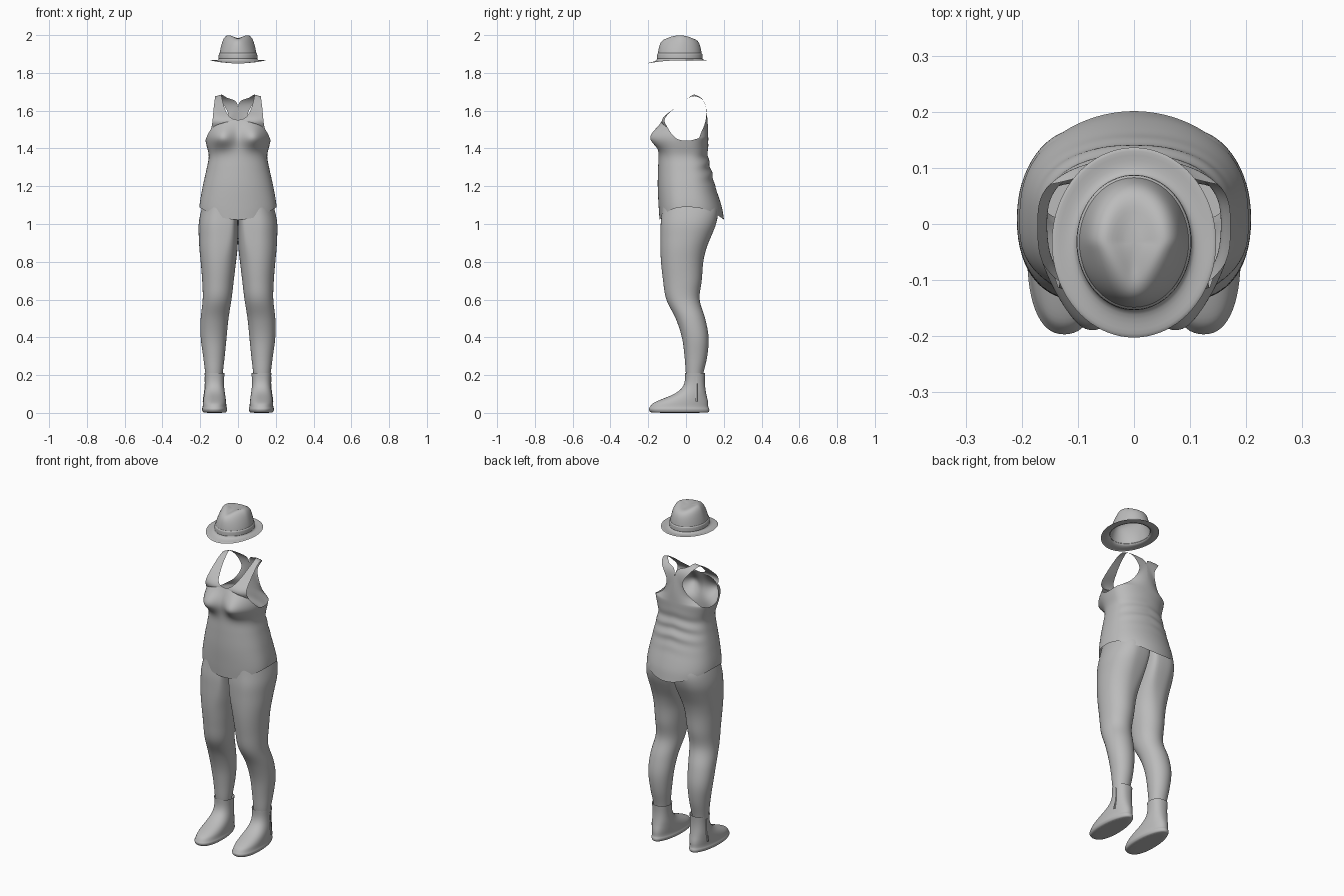
import bpy, bmesh, math
from math import sin, cos, pi, exp

if "Cube" in bpy.data.objects:
    bpy.data.objects.remove(bpy.data.objects["Cube"])

grey = bpy.data.materials.new("plain grey")
grey.diffuse_color = (0.5, 0.5, 0.5, 1)
grey.use_nodes = True
grey.node_tree.nodes["Principled BSDF"].inputs["Base Color"].default_value = grey.diffuse_color


def table(rows, z):
    """Smooth interpolation of the columns of a table sorted by its first column."""
    z = min(max(z, rows[0][0]), rows[-1][0])
    i = 0
    while i < len(rows) - 2 and z > rows[i + 1][0]:
        i += 1
    a, b = rows[i], rows[i + 1]
    p, n = rows[max(i - 1, 0)], rows[min(i + 2, len(rows) - 1)]
    h = b[0] - a[0]
    t = (z - a[0]) / h
    out = []
    for k in range(1, len(a)):
        ma = (b[k] - p[k]) / (b[0] - p[0]) * h
        mb = (n[k] - a[k]) / (n[0] - a[0]) * h
        out.append((2*t**3 - 3*t*t + 1) * a[k] + (t**3 - 2*t*t + t) * ma
                   + (3*t*t - 2*t**3) * b[k] + (t**3 - t*t) * mb)
    return out


def spow(v, p):
    return math.copysign(abs(v) ** p, v)


def finish(bm, name, mirror=False, subsurf=1, angle=50):
    bmesh.ops.remove_doubles(bm, verts=bm.verts, dist=0.0004)
    bmesh.ops.recalc_face_normals(bm, faces=bm.faces)
    me = bpy.data.meshes.new(name)
    bm.to_mesh(me)
    bm.free()
    me.materials.append(grey)
    ob = bpy.data.objects.new(name, me)
    bpy.context.collection.objects.link(ob)
    bpy.context.view_layer.objects.active = ob
    ob.select_set(True)
    bpy.ops.object.shade_smooth_by_angle(angle=math.radians(angle))
    ob.select_set(False)
    if mirror:
        m = ob.modifiers.new("mirror", 'MIRROR')
        m.merge_threshold = 0.0005
        ob.modifiers.move(len(ob.modifiers) - 1, 0)
    if subsurf:
        s = ob.modifiers.new("smooth", 'SUBSURF')
        s.levels = s.render_levels = subsurf
        ob.modifiers.move(len(ob.modifiers) - 1, 1 if mirror else 0)
    return ob


def skin(bm, rows, closed=True):
    """Join rows of points with quads."""
    vs = [[bm.verts.new(p) for p in r] for r in rows]
    n = len(rows[0])
    for a, b in zip(vs, vs[1:]):
        for i in range(n if closed else n - 1):
            j = (i + 1) % n
            bm.faces.new((a[i], a[j], b[j], b[i]))
    return vs


# ---- leggings: z, outer x, inner x, front y, back y, inner squareness
LEG = [(.15, .165, .09, .01, .085, 1), (.2, .172, .082, 0, .09, 1), (.3, .185, .07, -.008, .113, 1),
       (.4, .198, .06, -.022, .12, 1), (.5, .198, .05, -.055, .102, 1), (.6, .187, .034, -.105, .072, 1),
       (.7, .19, .022, -.122, .084, .95), (.8, .198, .01, -.133, .092, .85), (.87, .205, .002, -.136, .108, .6),
       (.93, .208, 0, -.136, .132, .4), (1.0, .209, 0, -.135, .16, .28), (1.07, .196, 0, -.128, .17, .2),
       (1.15, .172, 0, -.125, .145, .15)]
rows = []
for k in range(41):
    z = .15 + k / 40
    xo, xi, yf, yb, sq = table(LEG, z)
    xm, yc, yr = (xo + xi) / 2, (yf + yb) / 2, (yb - yf) / 2
    ring = []
    for i in range(32):
        a = 2 * pi * i / 32
        s = sin(a)
        x = xm + (xo - xm) * s if s >= 0 else xm - (xm - xi) * abs(s) ** sq
        ring.append((x, yc - yr * spow(cos(a), .92), z))
    rows.append(ring)
bm = bmesh.new()
skin(bm, rows)
# open the inside seam of the pelvis so both halves weld together
seam = [f for f in bm.faces if all(abs(v.co.x) < .0015 for v in f.verts)]
bmesh.ops.delete(bm, geom=seam, context='FACES')
finish(bm, "leggings", mirror=True)

# ---- ankle boots: z, front y, back y, half width
BOOT = [(0, -.185, .118, .058), (.012, -.197, .125, .066), (.024, -.197, .122, .066), (.03, -.192, .118, .063),
        (.05, -.178, .118, .062), (.07, -.135, .115, .06), (.09, -.085, .11, .057), (.11, -.045, .106, .054),
        (.135, -.018, .102, .051), (.17, -.006, .1, .05), (.21, -.006, .102, .053)]
rows = []
for z in (0, .004, .012, .02, .024, .028, .04, .05, .06, .07, .08, .09, .1, .115, .135, .155, .175, .195, .203, .21):
    yf, yb, w = table(BOOT, z)
    yc, yr = (yf + yb) / 2, (yb - yf) / 2
    low = max(0, 1 - z / .12)
    rows.append([(.124 + w * spow(sin(a), .85) * (1 + low * (.1 * cos(a) - .12 * cos(a / 1) ** 2 * (cos(a) < 0))),
                  yc - yr * spow(cos(a), .92), z)
                 for a in (2 * pi * i / 32 for i in range(32))])
bm = bmesh.new()
vs = skin(bm, rows)
bm.faces.new(vs[0])
finish(bm, "ankle_boots", mirror=True)

# side zips on the boots
rows = []
for k in range(9):
    z = .06 + k * .0165
    x = .124 + table(BOOT, z)[2]
    rows.append([(x - .004, .05, z), (x + .002, .051, z), (x + .002, .059, z), (x - .004, .06, z)])
bm = bmesh.new()
skin(bm, rows)
finish(bm, "boot_zips", mirror=True, subsurf=0)

# ---- tank top body: z, half width, front y, back y
TOP = [(1.02, .2, -.14, .202), (1.09, .205, -.145, .19), (1.2, .187, -.15, .155), (1.3, .165, -.148, .13),
       (1.36, .155, -.145, .116), (1.42, .168, -.145, .118), (1.46, .175, -.145, .118), (1.5, .165, -.14, .115),
       (1.56, .145, -.122, .11)]
RIM = [(0, 1.55), (.6, 1.535), (pi / 3, 1.505), (1.3, 1.455), (pi / 2, 1.44), (2 * pi / 3, 1.455), (pi, 1.46)]


def body(a, z):
    w, yf, yb = table(TOP, z)
    x, c = w * sin(a), cos(a)
    if c >= 0:
        dz = (z - 1.455) / (.066 if z > 1.455 else .05)
        y = yf * c ** .8 - .062 * exp(-((x - .085) / .06) ** 2 - dz * dz) * min(1, c * 3)
    else:
        y = yb * (-c) ** .75
        fold = exp(-((z - 1.3) / .08) ** 2) * -c
        y += .006 * fold * sin(z * 95 + x * 14)      # cloth folds at the back
    return x, y, z


N, S = 24, 8
rows = []
for k in range(29):
    row = []
    for i in range(N + 1):
        a = pi * i / N
        lo = 1.09 - .068 * cos(a) ** 2
        hi = table(RIM, a)[0]
        row.append(body(a, lo + (hi - lo) * k / 28))
    rows.append(row)
bm = bmesh.new()
skin(bm, rows, closed=False)

# shoulder straps: position along strap, inner x z, outer x z
FRONT = [(0, 0, 1.55, .143, 1.505), (.25, .035, 1.56, .137, 1.53), (.45, .058, 1.585, .133, 1.565),
         (.7, .076, 1.63, .128, 1.62), (1, .09, 1.69, .12, 1.682)]
BACK = [(0, 0, 1.46, .15, 1.455), (.3, 0, 1.54, .085, 1.505), (.55, 0, 1.62, .052, 1.57),
        (.7, .015, 1.654, .06, 1.605), (.85, .055, 1.666, .088, 1.645), (1, .09, 1.69, .12, 1.682)]
FRONT_Y = [(1.5, -.15), (1.55, -.125), (1.6, -.075), (1.65, -.015), (1.68, .03), (1.69, .042)]
BACK_Y = [(1.45, .115), (1.6, .107), (1.64, .1), (1.67, .078), (1.68, .06), (1.69, .042)]
for path, depth, back in ((FRONT, FRONT_Y, False), (BACK, BACK_Y, True)):
    srows = []
    for k in range(15):
        s = k / 14
        xi, zi, xo, zo = table(path, s)
        row = []
        for c in range(S + 1):
            t = c / S
            x0, y0, z0 = rows[-1][N - c if back else c]
            e = min(1, s * 6)                        # ease away from the body rim
            x = x0 + (xi + (xo - xi) * t - x0) * e
            z = z0 + (zi + (zo - zi) * t - z0) * e
            b = min(1, s * 1.6)
            b = b * b * (3 - 2 * b)
            y = y0 + (table(depth, z)[0] - y0) * b
            row.append((x, .042 if k == 14 else y, z))
        srows.append(row)
    skin(bm, srows, closed=False)
finish(bm, "tank_top", mirror=True, angle=80)

# ---- hat: half width, half depth, height, front pinch, end drop
HAT = [(.147, .170, 1.862, 0, 0), (.143, .166, 1.865, 0, 0), (.125, .147, 1.863, 0, 0), (.108, .127, 1.866, 0, 0),
       (.101, .119, 1.873, 0, 0), (.099, .117, 1.9, .02, 0), (.092, .112, 1.935, .1, .004), (.084, .105, 1.965, .22, .01),
       (.075, .095, 1.986, .34, .016), (.062, .082, 1.998, .42, .02), (.048, .066, 2.0, .45, .018),
       (.03, .045, 1.992, .45, .01), (.014, .02, 1.985, .4, 0)]


def hat_ring(w, d, h, pinch, drop):
    ring = []
    for i in range(40):
        a = 2 * pi * i / 40
        x, y = w * sin(a), -d * cos(a)
        x *= 1 - pinch * max(0, cos(a)) ** .8
        brim = max(0, (w - .1) / .047)
        z = h - drop * cos(a) ** 2 + brim * (.004 * sin(a) ** 2 - .012 * max(0, cos(a)) ** 2 + .006 * max(0, -cos(a)))
        ring.append((x, y - .033, z))
    return ring


bm = bmesh.new()
vs = skin(bm, [hat_ring(*r) for r in HAT])
bm.faces.new(vs[-1])
finish(bm, "hat", angle=60)

# hat band around the foot of the crown
bm = bmesh.new()
skin(bm, [hat_ring(w, d, z, .015, 0) for w, d, z in
          ((.1, .118, 1.872), (.104, .122, 1.874), (.1025, .1205, 1.902), (.098, .116, 1.904))])
finish(bm, "hat_band", angle=40)
